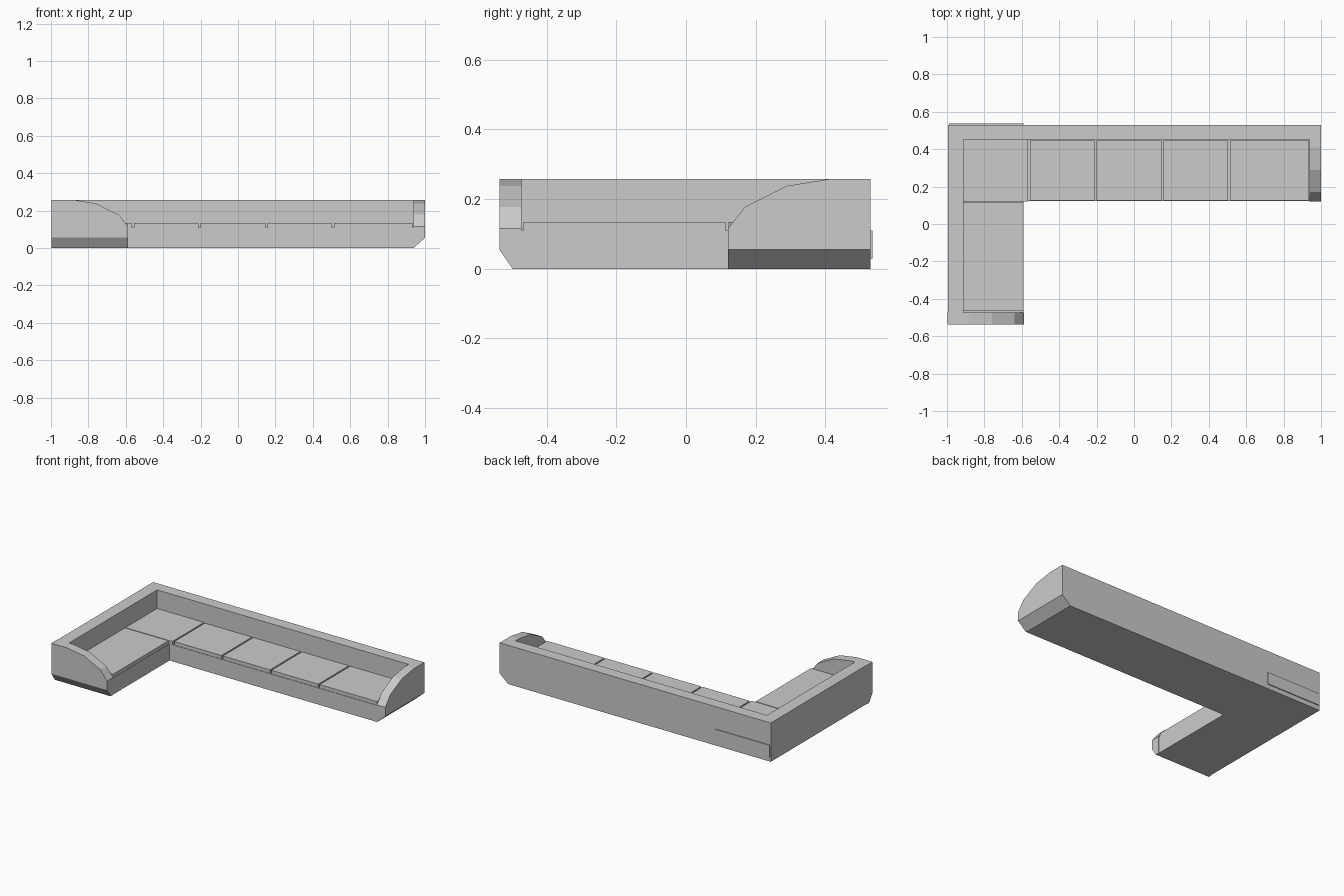
import bpy, bmesh
from mathutils import Vector

if "Cube" in bpy.data.objects:
    bpy.data.objects.remove(bpy.data.objects["Cube"])

AXES = {'X': lambda a, b, d: (d, a, b),
        'Y': lambda a, b, d: (a, d, b),
        'Z': lambda a, b, d: (a, b, d)}


def prism(name, pts, axis, lo, hi, cut=None):
    """Extrude a 2D outline along an axis; optionally slice off one side of a plane."""
    bm = bmesh.new()
    place = AXES[axis]
    face = bm.faces.new([bm.verts.new(place(a, b, lo)) for a, b in pts])
    ext = bmesh.ops.extrude_face_region(bm, geom=[face])
    moved = [g for g in ext['geom'] if isinstance(g, bmesh.types.BMVert)]
    bmesh.ops.translate(bm, verts=moved, vec=Vector(place(0, 0, hi - lo)))
    if bm.faces and cut:
        co, no = cut
        res = bmesh.ops.bisect_plane(bm, geom=bm.verts[:] + bm.edges[:] + bm.faces[:],
                                     plane_co=co, plane_no=no, clear_outer=True)
        rim = [g for g in res['geom_cut'] if isinstance(g, bmesh.types.BMEdge)]
        bmesh.ops.holes_fill(bm, edges=rim)
    bmesh.ops.recalc_face_normals(bm, faces=bm.faces[:])
    mesh = bpy.data.meshes.new(name)
    bm.to_mesh(mesh)
    bm.free()
    obj = bpy.data.objects.new(name, mesh)
    bpy.context.collection.objects.link(obj)
    return obj


def box(name, x0, x1, y0, y1, z0, z1):
    return prism(name, [(x0, y0), (x1, y0), (x1, y1), (x0, y1)], 'Z', z0, z1)


SEAT, CUSHION, TOP = 0.11, 0.134, 0.258

# L-shaped base and backrest
prism("base", [(-0.995, -0.473), (-0.59, -0.473), (-0.59, 0.123), (0.938, 0.123),
               (0.938, 0.53), (-0.995, 0.53)], 'Z', 0, SEAT)
prism("backrest", [(-0.995, -0.473), (-0.912, -0.473), (-0.912, 0.452), (0.938, 0.452),
                   (0.938, 0.53), (-0.995, 0.53)], 'Z', SEAT, TOP)

# Slightly proud panel behind the corner module
box("corner_rear_panel", -0.99, -0.59, 0.525, 0.536, 0.03, SEAT)

# Seat cushions
joints = [-0.562, -0.205, 0.152, 0.507, 0.938]
for i, (a, b) in enumerate(zip(joints, joints[1:])):
    box(f"seat_cushion_{i + 1}", a + 0.005, b - 0.005, 0.126, 0.446, SEAT, CUSHION)
box("corner_cushion", -0.912, -0.567, 0.12, 0.452, SEAT, CUSHION)
box("chaise_cushion", -0.912, -0.592, -0.466, 0.114, SEAT, CUSHION)

# Sloped arms, undercut along their outer lower edge
prism("right_arm", [(0.12, 0), (0.53, 0), (0.53, TOP), (0.415, TOP), (0.29, 0.238),
                    (0.17, 0.178), (0.12, 0.115)], 'X', 0.938, 1.0,
      cut=((1.0, 0, 0.055), (0.055, 0, -0.062)))
prism("left_arm", [(-0.998, 0), (-0.588, 0), (-0.588, 0.115), (-0.638, 0.178),
                   (-0.758, 0.238), (-0.883, TOP), (-0.998, TOP)], 'Y', -0.536, -0.473,
      cut=((0, -0.536, 0.055), (0, -0.055, -0.038)))
